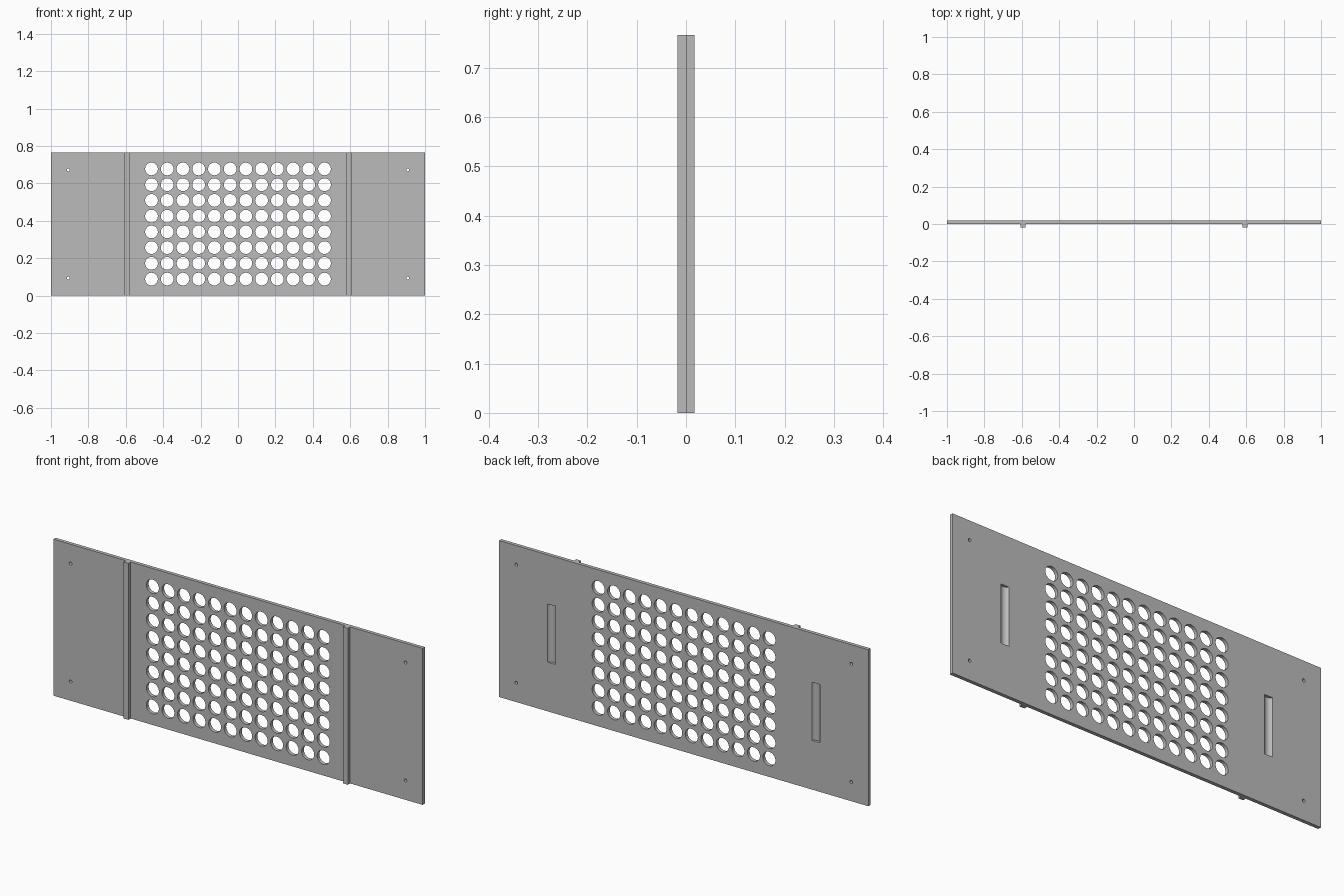
import bpy
import bmesh
from math import pi
from mathutils import Matrix, Vector

if "Cube" in bpy.data.objects:
    bpy.data.objects.remove(bpy.data.objects["Cube"], do_unlink=True)

HEIGHT, THICK = 0.766, 0.0175
MID = HEIGHT / 2

grey = bpy.data.materials.new("plain grey")
grey.use_nodes = True
grey.diffuse_color = (0.5, 0.5, 0.5, 1)
grey.node_tree.nodes["Principled BSDF"].inputs["Base Color"].default_value = grey.diffuse_color


def make_object(name, bm):
    mesh = bpy.data.meshes.new(name)
    bm.to_mesh(mesh)
    bm.free()
    mesh.materials.append(grey)
    obj = bpy.data.objects.new(name, mesh)
    bpy.context.collection.objects.link(obj)
    return obj


def box(name, centre, size):
    bm = bmesh.new()
    bmesh.ops.create_cube(bm, size=1, matrix=Matrix.Translation(centre) @ Matrix.Diagonal((*size, 1)))
    return make_object(name, bm)


def add_cylinder(bm, centre, radius, length, segments, along_y=True):
    turn = Matrix.Rotation(pi / 2 if along_y else 0, 4, "X")
    bmesh.ops.create_cone(bm, cap_ends=True, segments=segments, radius1=radius, radius2=radius,
                          depth=length, matrix=Matrix.Translation(Vector(centre)) @ turn)


# Flat panel with a front rib on each side
panel = box("panel", (0, THICK / 2, MID), (2, THICK, HEIGHT))
for side, name in ((-1, "right_rib"), (1, "left_rib")):
    box(name, (side * 0.594, -THICK / 2, MID), (0.026, THICK, HEIGHT))

# Grid of round ventilation holes
cut = bmesh.new()
PITCH, COLUMNS, ROWS = 0.0841, 12, 8
for col in range(COLUMNS):
    for row in range(ROWS):
        x = (col - (COLUMNS - 1) / 2) * PITCH
        z = MID + (row - (ROWS - 1) / 2) * PITCH
        add_cylinder(cut, (x, THICK / 2, z), 0.034, 0.1, 40)

# Screw holes at the corners and scooped finger grips on the back
half_width, depth = 0.022, 0.013
radius = (half_width ** 2 + depth ** 2) / (2 * depth)
for side in (-1, 1):
    for end in (-1, 1):
        add_cylinder(cut, (side * 0.907, THICK / 2, MID + end * 0.289), 0.0075, 0.1, 20)
    add_cylinder(cut, (side * 0.716, THICK - depth + radius, MID), radius, 0.285, 64, along_y=False)

cutter = make_object("hole_cutter", cut)
cutter.hide_render = True

# Cut the panel and shade the hole walls smooth
mod = panel.modifiers.new("holes", "BOOLEAN")
mod.operation = "DIFFERENCE"
mod.solver = "EXACT"
mod.object = cutter
bpy.ops.object.select_all(action="DESELECT")
panel.select_set(True)
bpy.context.view_layer.objects.active = panel
bpy.ops.object.modifier_apply(modifier=mod.name)
bpy.data.objects.remove(cutter, do_unlink=True)
bpy.ops.object.shade_smooth_by_angle(angle=pi / 6)
